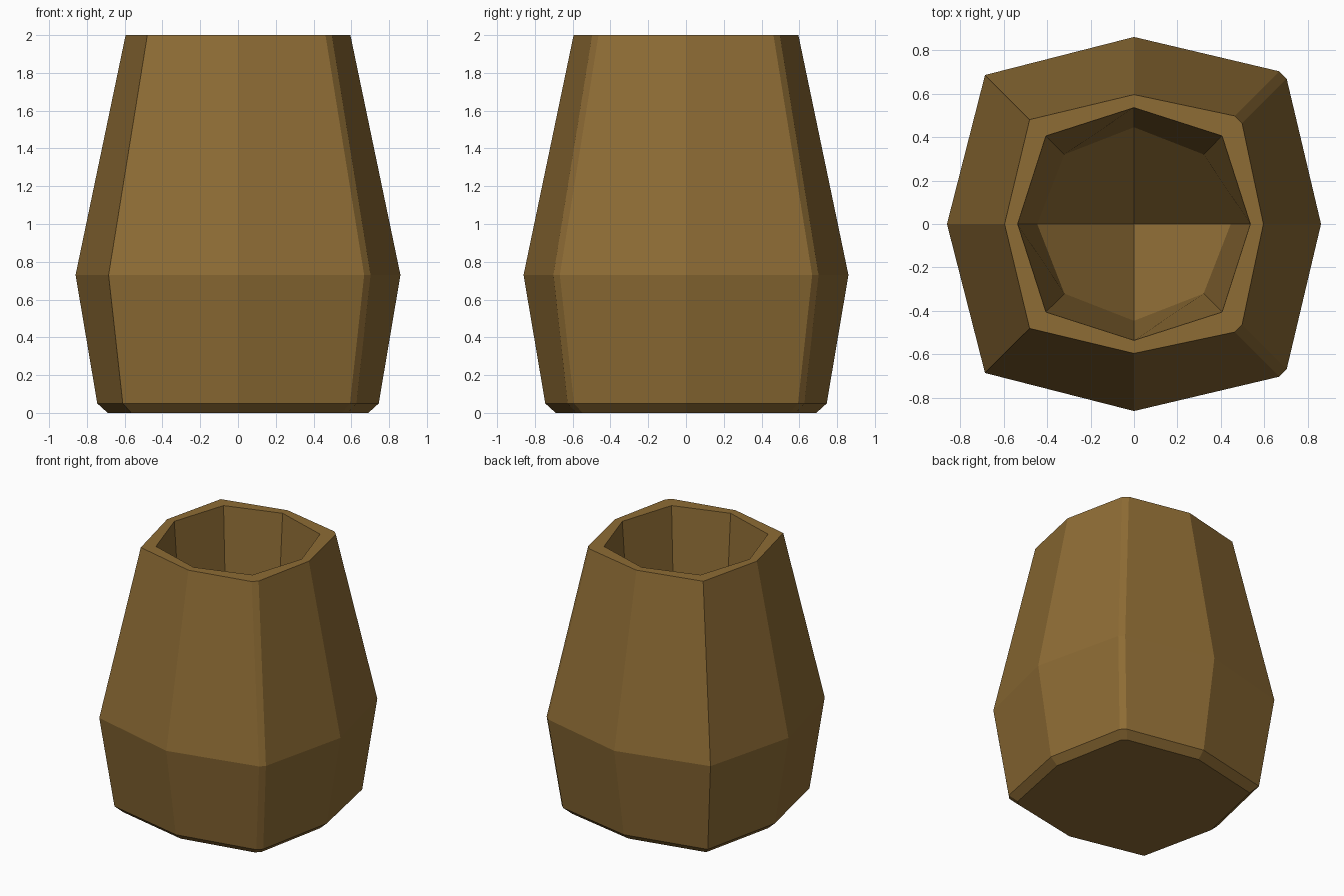
import bpy, bmesh

if "Cube" in bpy.data.objects:
    bpy.data.objects.remove(bpy.data.objects["Cube"])

# axis radius, corner offset, height: outside from base to rim
OUTER = [(0.69, 0.565, 0.0), (0.745, 0.61, 0.05), (0.86, 0.685, 0.73), (0.595, 0.48, 2.0)]
# opening, then the bottom of the straight inner wall
INNER = [(0.535, 0.405, 2.0), (0.445, 0.32, 0.7)]
PIT_Z = 0.12

bm = bmesh.new()


def ring(axis, corner, z, bevel=0.0):
    """Eight-sided ring; each corner is split into a narrow bevel if requested."""
    pts = []
    x, y = 1, 0
    for _ in range(4):
        pts.append((axis * x, axis * y))
        cx, cy = x - y, y + x          # next diagonal direction
        if bevel and cx > 0:           # right-hand corners are bevelled
            tx, ty = -cy * bevel, cx * bevel
            pts.append((corner * cx - tx, corner * cy - ty))
            pts.append((corner * cx + tx, corner * cy + ty))
        else:
            pts.append((corner * cx, corner * cy))
        x, y = -y, x
    return [bm.verts.new((px, py, z)) for px, py in pts]


def bridge(a, b):
    n = len(a)
    for i in range(n):
        j = (i + 1) % n
        bm.faces.new((a[i], a[j], b[j], b[i]))


# Outer shell and base
outer = [ring(*p, bevel=0.017) for p in OUTER]
for lower, upper in zip(outer, outer[1:]):
    bridge(lower, upper)
bm.faces.new(outer[0][::-1])

# Inner wall
inner = [ring(*p) for p in INNER]
bridge(inner[0], inner[1])

# Flat rim between the outside and the opening
edges = [bm.edges.get((r[i], r[(i + 1) % len(r)]))
         for r in (outer[-1], inner[0]) for i in range(len(r))]
bmesh.ops.bridge_loops(bm, edges=edges)

# Four-sided hollow at the bottom of the cavity
tip = bm.verts.new((0, 0, PIT_Z))
low = inner[1]
for i in range(0, 8, 2):
    a, corner, b = low[i], low[i + 1], low[(i + 2) % 8]
    # lift the corner so each quarter stays a plane
    mid = (a.co + b.co) / 2
    t = corner.co.xy.length / mid.xy.length
    corner.co.z = tip.co.z + (mid.z - tip.co.z) * t
    bm.faces.new((tip, a, corner, b))

bmesh.ops.recalc_face_normals(bm, faces=bm.faces)
mesh = bpy.data.meshes.new("pot")
bm.to_mesh(mesh)
bm.free()

pot = bpy.data.objects.new("pot", mesh)
bpy.context.collection.objects.link(pot)

# Brown clay
clay = bpy.data.materials.new("brown_clay")
clay.diffuse_color = (0.27, 0.15, 0.035, 1)
clay.use_nodes = True
clay.node_tree.nodes["Principled BSDF"].inputs["Base Color"].default_value = clay.diffuse_color
mesh.materials.append(clay)
